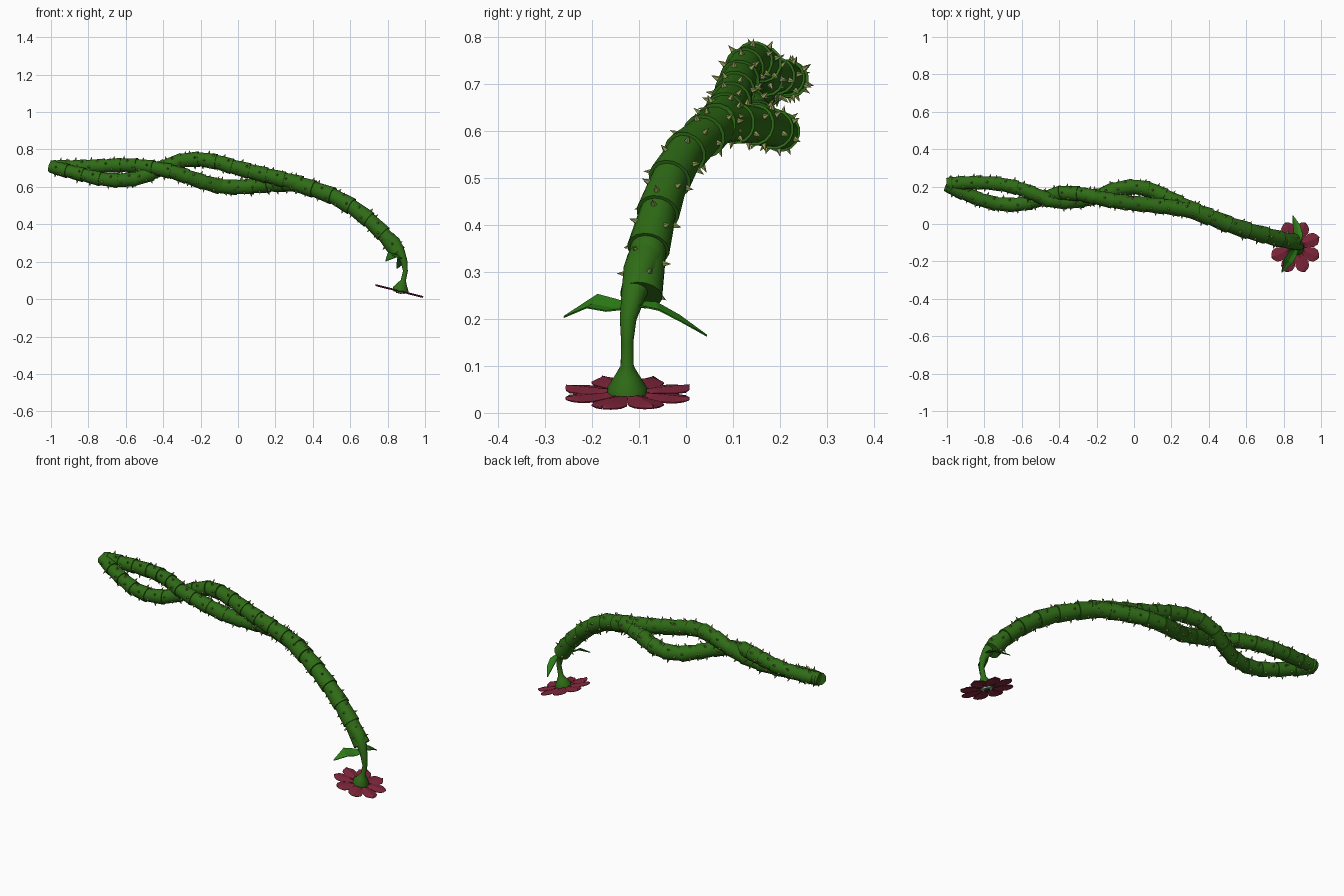
import bpy, bmesh, math, random
from mathutils import Vector, Matrix

if "Cube" in bpy.data.objects:
    bpy.data.objects.remove(bpy.data.objects["Cube"])

random.seed(4)


def material(name, rgb):
    m = bpy.data.materials.new(name)
    m.diffuse_color = (*rgb, 1)
    m.use_nodes = True
    m.node_tree.nodes["Principled BSDF"].inputs["Base Color"].default_value = m.diffuse_color
    return m


GREEN = material("vine_green", (0.028, 0.15, 0.008))
LEAF = material("leaf_green", (0.025, 0.2, 0.008))
THORN = material("thorn_green", (0.3, 0.36, 0.1))
PETAL = material("petal_red", (0.22, 0.02, 0.045))
PALE = material("centre_pale", (0.4, 0.5, 0.4))
DARK = material("centre_dark", (0.02, 0.06, 0.02))


def finish(name, bm, mat, smooth=None):
    me = bpy.data.meshes.new(name)
    bmesh.ops.recalc_face_normals(bm, faces=bm.faces)
    bm.to_mesh(me)
    bm.free()
    ob = bpy.data.objects.new(name, me)
    bpy.context.collection.objects.link(ob)
    me.materials.append(mat)
    if smooth:
        bpy.ops.object.select_all(action='DESELECT')
        ob.select_set(True)
        bpy.context.view_layer.objects.active = ob
        bpy.ops.object.shade_smooth_by_angle(angle=math.radians(smooth))
    return ob


def resample(pts, step):
    """Catmull-Rom through pts, resampled to equal lengths near step."""
    p = [Vector(q) for q in pts]
    p = [2 * p[0] - p[1]] + p + [2 * p[-1] - p[-2]]
    fine = []
    for a, b, c, d in zip(p, p[1:], p[2:], p[3:]):
        for k in range(16):
            t = k / 16
            fine.append(0.5 * (2 * b + (c - a) * t + (2 * a - 5 * b + 4 * c - d) * t * t
                               + (3 * b - a - 3 * c + d) * t ** 3))
    fine.append(p[-2])
    total = sum((b - a).length for a, b in zip(fine, fine[1:]))
    n = max(1, round(total / step))
    out, run, k = [fine[0]], 0, 1
    for a, b in zip(fine, fine[1:]):
        run += (b - a).length
        if k < n and run >= k * total / n:
            out.append(b)
            k += 1
    return out + [fine[-1]]


def tube(bm, pts, radii, sides=16):
    """Capped tube of rings along pts."""
    rings = []
    for i, p in enumerate(pts):
        d = (pts[min(i + 1, len(pts) - 1)] - pts[max(i - 1, 0)]).normalized()
        u = d.cross(Vector((0.1, 1, 0.2))).normalized()
        v = d.cross(u)
        rings.append([bm.verts.new(p + radii[i] * (u * math.cos(2 * math.pi * k / sides)
                      + v * math.sin(2 * math.pi * k / sides))) for k in range(sides)])
    for r, s in zip(rings, rings[1:]):
        for k in range(sides):
            j = (k + 1) % sides
            bm.faces.new((r[k], r[j], s[j], s[k]))
    bm.faces.new(rings[0])
    bm.faces.new(rings[-1])


def vine(name, pts, step, r0, r1):
    """Telescoped tapering segments with thorns around each one."""
    path = resample(pts, step)
    bm, th = bmesh.new(), bmesh.new()
    n = len(path) - 1
    for i in range(n):
        a, b = path[i], path[i + 1]
        r = r0 + (r1 - r0) * i / max(1, n - 1)
        d = (b - a).normalized()
        tube(bm, [a, a.lerp(b, 0.5), b + d * 0.012], [r, r * 0.93, r * 0.84])
        u = d.orthogonal().normalized()
        turn = random.random() * 6
        for k in range(7):
            t = 0.15 + 0.7 * ((k * 3) % 7) / 6
            o = Matrix.Rotation(turn + k * 2 * math.pi / 7, 3, d) @ u
            base = a.lerp(b, t) + o * (r * (1 - 0.15 * t) - 0.003)
            q = (o - 0.15 * d).to_track_quat('Z', 'Y').to_matrix().to_4x4()
            bmesh.ops.create_cone(th, cap_ends=True, segments=5, radius1=0.0075, radius2=0,
                                  depth=0.02, matrix=Matrix.Translation(base + o * 0.01) @ q)
    finish(name, bm, GREEN, 35)
    finish(name + "_thorns", th, THORN)


# Main stem and the two intertwined strands
vine("main_stem", [(0.855, -0.095, 0.25), (0.8, -0.085, 0.325), (0.7, -0.06, 0.425), (0.6, -0.033, 0.5),
                   (0.5, 0.0, 0.555), (0.4, 0.04, 0.59), (0.3, 0.075, 0.62)], 0.115, 0.045, 0.048)
vine("upper_strand", [(0.34, 0.065, 0.615), (0.2, 0.09, 0.65), (0, 0.11, 0.7), (-0.15, 0.13, 0.742),
                      (-0.28, 0.16, 0.745), (-0.4, 0.165, 0.705), (-0.5, 0.13, 0.655), (-0.6, 0.105, 0.635),
                      (-0.72, 0.105, 0.64), (-0.85, 0.14, 0.67), (-0.99, 0.2, 0.705)], 0.095, 0.045, 0.039)
vine("lower_strand", [(0.34, 0.065, 0.615), (0.2, 0.13, 0.615), (0.1, 0.18, 0.605), (0, 0.2, 0.598),
                      (-0.1, 0.185, 0.603), (-0.2, 0.145, 0.63), (-0.33, 0.12, 0.675), (-0.45, 0.125, 0.702),
                      (-0.58, 0.18, 0.716), (-0.72, 0.215, 0.712), (-0.85, 0.222, 0.708),
                      (-0.99, 0.215, 0.708)], 0.095, 0.045, 0.039)

# Rounded tip where the strands meet
bm = bmesh.new()
bmesh.ops.create_uvsphere(bm, u_segments=16, v_segments=10, radius=1,
                          matrix=Matrix.Translation((-0.98, 0.212, 0.708)) @ Matrix.Diagonal((0.02, 0.045, 0.037, 1)))
finish("vine_tip", bm, GREEN, 40)

# Thin flower stalk swelling into the vine, with the bell above the petals
bm = bmesh.new()
stalk = [(0.868, -0.125, 0.04), (0.87, -0.125, 0.055), (0.878, -0.125, 0.078), (0.884, -0.125, 0.1),
         (0.895, -0.125, 0.15), (0.888, -0.123, 0.2), (0.868, -0.112, 0.25), (0.835, -0.097, 0.3), (0.8, -0.086, 0.325)]
tube(bm, [Vector(p) for p in stalk], [0.043, 0.042, 0.027, 0.014, 0.013, 0.018, 0.026, 0.037, 0.04])
finish("flower_stalk", bm, GREEN, 40)


def leaf(name, mids, widths, side):
    """Folded leaf: centre line with an edge on each side."""
    bm = bmesh.new()
    s = Vector(side)
    rows = [[bm.verts.new(Vector(m) + s * w * k + Vector((0, 0, 0.25 * w * abs(k)))) for k in (-1, 0, 1)]
            for m, w in zip(mids, widths)]
    for r, q in zip(rows, rows[1:]):
        for k in (0, 1):
            bm.faces.new((r[k], r[k + 1], q[k + 1], q[k]))
    ob = finish(name, bm, LEAF)
    ob.modifiers.new("thickness", 'SOLIDIFY').thickness = 0.003


leaf("leaf_front", [(0.875, -0.12, 0.225), (0.85, -0.16, 0.224), (0.825, -0.2, 0.232), (0.79, -0.26, 0.205)],
     [0.01, 0.025, 0.028, 0.002], (0.77, -0.42, -0.5))
leaf("leaf_back", [(0.88, -0.11, 0.232), (0.88, -0.06, 0.222), (0.87, -0.01, 0.196), (0.85, 0.045, 0.165)],
     [0.01, 0.025, 0.021, 0.002], (0.93, 0.15, -0.35))

# Flower: eight notched petals on a tilted plane
FLOWER = Matrix.Translation((0.862, -0.124, 0.042)) @ Matrix.Rotation(0.245, 4, 'Y')
bm = bmesh.new()
profile = [(0.02, 0.008), (0.06, 0.026), (0.095, 0.038), (0.12, 0.034), (0.135, 0.018), (0.142, 0.002)]
for i in range(8):
    m = FLOWER @ Matrix.Rotation((i + 0.5) * math.pi / 4, 4, 'Z')
    rows = [[bm.verts.new(m @ Vector((x, w * k, 0.006 * (1 - abs(k)) - 0.001 * (i % 2)))) for k in (-1, 0, 1)]
            for x, w in profile]
    for r, q in zip(rows, rows[1:]):
        for k in (0, 1):
            bm.faces.new((r[k], r[k + 1], q[k + 1], q[k]))
petals = finish("petals", bm, PETAL)
petals.modifiers.new("thickness", 'SOLIDIFY').thickness = 0.003

# Pale disc with a dark eye under the flower
for name, r, z, mat in (("flower_centre", 0.032, -0.004, PALE), ("flower_eye", 0.016, -0.008, DARK)):
    bm = bmesh.new()
    bmesh.ops.create_cone(bm, cap_ends=True, segments=16, radius1=r * 0.9, radius2=r, depth=0.008,
                          matrix=FLOWER @ Matrix.Translation((0, 0, z)))
    finish(name, bm, mat, 40)
